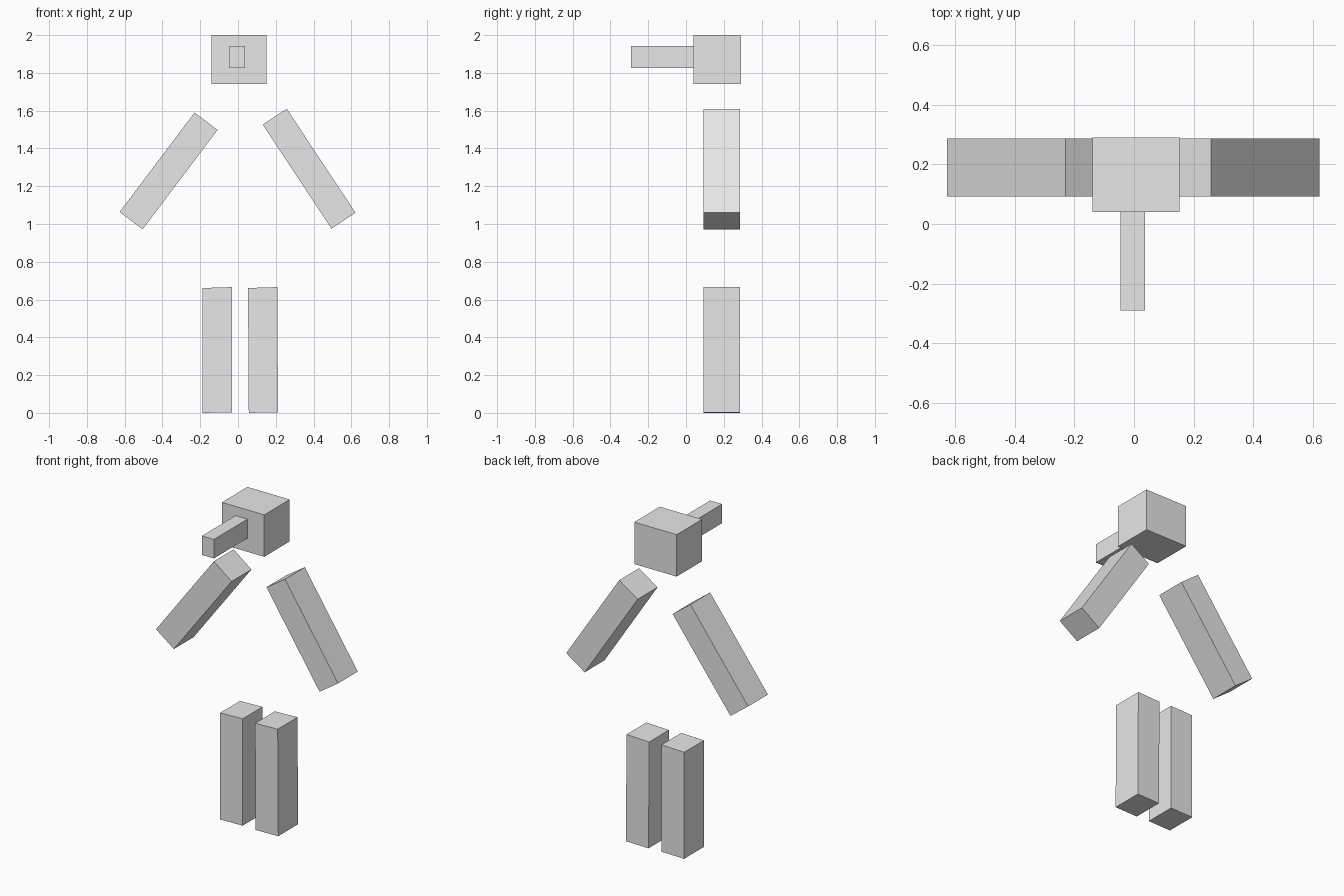
import bpy, bmesh

if "Cube" in bpy.data.objects:
    bpy.data.objects.remove(bpy.data.objects["Cube"])

grey = bpy.data.materials.new("light_grey")
grey.diffuse_color = (0.8, 0.8, 0.8, 1)
grey.use_nodes = True
grey.node_tree.nodes["Principled BSDF"].inputs["Base Color"].default_value = grey.diffuse_color


def prism(name, outline, y0, y1):
    """Extrude an outline in the xz plane from y0 (front) to y1 (back)."""
    bm = bmesh.new()
    face = bm.faces.new([bm.verts.new((x, y0, z)) for x, z in outline])
    res = bmesh.ops.extrude_face_region(bm, geom=[face], use_keep_orig=True)
    for v in res["geom"]:
        if isinstance(v, bmesh.types.BMVert):
            v.co.y = y1
    bmesh.ops.recalc_face_normals(bm, faces=bm.faces)
    mesh = bpy.data.meshes.new(name)
    bm.to_mesh(mesh)
    bm.free()
    mesh.materials.append(grey)
    obj = bpy.data.objects.new(name, mesh)
    bpy.context.collection.objects.link(obj)
    return obj


def block(name, x0, x1, z0, z1, y0, y1):
    return prism(name, [(x0, z0), (x1, z0), (x1, z1), (x0, z1)], y0, y1)


# head with a long nose
block("head", -0.139, 0.152, 1.74, 2.0, 0.04, 0.29)
block("nose", -0.045, 0.037, 1.825, 1.943, -0.29, 0.04)

# limbs share the same depth
LIMB = (0.092, 0.286)

# arms slant outwards
prism("right_arm", [(-0.627, 1.063), (-0.505, 0.972), (-0.108, 1.498), (-0.23, 1.59)], *LIMB)
prism("left_arm", [(0.495, 0.975), (0.622, 1.06), (0.258, 1.61), (0.131, 1.526)], *LIMB)

# legs, very slightly tilted
prism("right_leg", [(-0.187, 0.0), (-0.032, 0.003), (-0.032, 0.666), (-0.187, 0.661)], *LIMB)
prism("left_leg", [(0.057, 0.0), (0.212, 0.003), (0.208, 0.666), (0.053, 0.661)], *LIMB)
